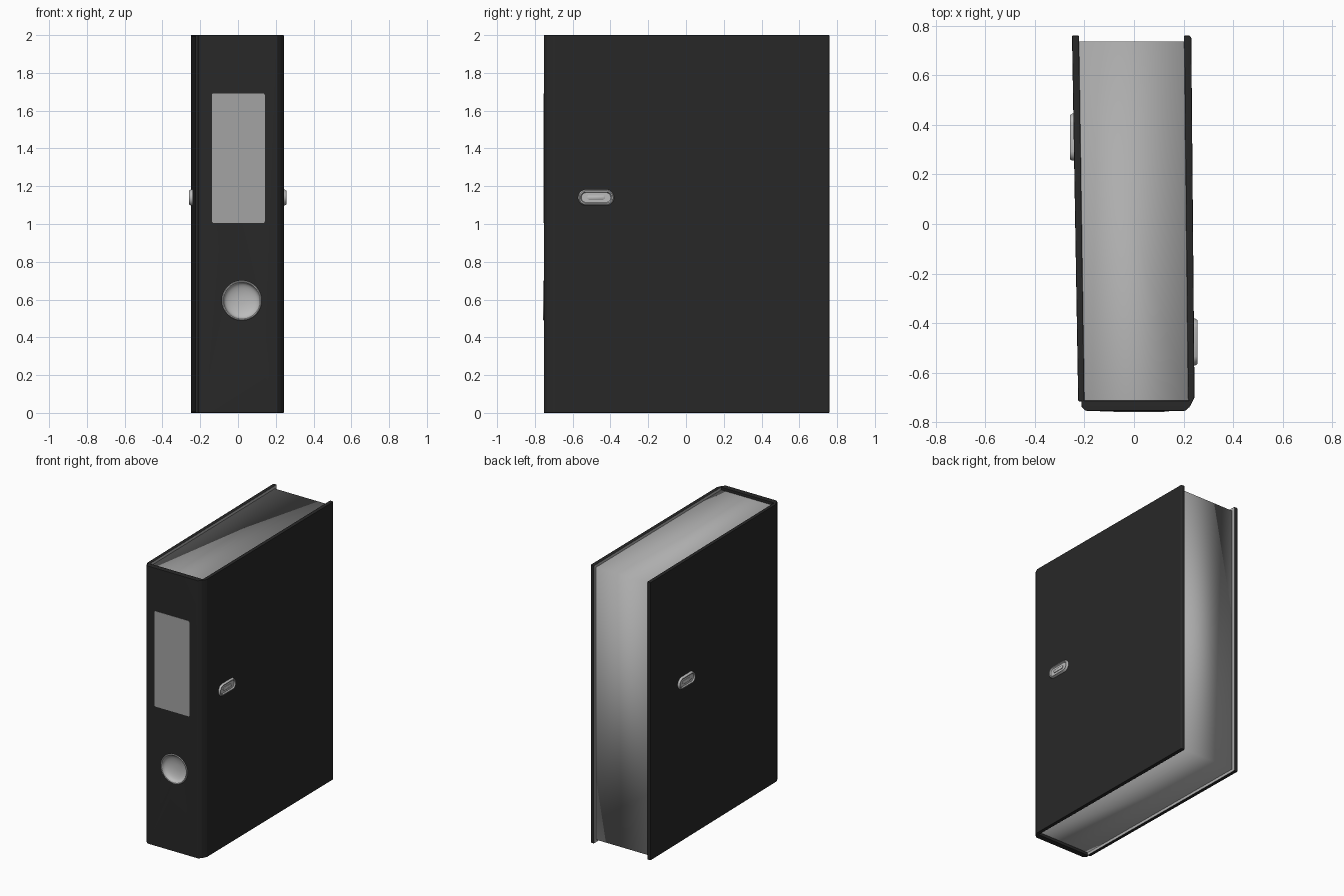
import bpy, bmesh, math

cube = bpy.data.objects.get("Cube")
if cube:
    bpy.data.objects.remove(cube, do_unlink=True)


def material(name, value):
    m = bpy.data.materials.new(name)
    m.use_nodes = True
    colour = (value, value, value, 1)
    m.diffuse_color = colour
    bsdf = next(n for n in m.node_tree.nodes if n.type == "BSDF_PRINCIPLED")
    bsdf.inputs["Base Color"].default_value = colour
    return m


BLACK = material("black board", 0.021)
PAPER = material("paper grey", 0.42)
LABEL = material("label grey", 0.37)
METAL = material("metal grey", 0.5)


def finish(bm, name, mat, smooth_angle=None):
    bmesh.ops.recalc_face_normals(bm, faces=bm.faces)
    mesh = bpy.data.meshes.new(name)
    bm.to_mesh(mesh)
    bm.free()
    mesh.materials.append(mat)
    ob = bpy.data.objects.new(name, mesh)
    bpy.context.collection.objects.link(ob)
    if smooth_angle is not None:
        bpy.ops.object.select_all(action="DESELECT")
        ob.select_set(True)
        bpy.context.view_layer.objects.active = ob
        bpy.ops.object.shade_smooth_by_angle(angle=math.radians(smooth_angle))
    return ob


def prism(plan, z0, z1):
    """Extrude a plan outline upwards."""
    bm = bmesh.new()
    face = bm.faces.new([bm.verts.new((x, y, z0)) for x, y in plan])
    out = bmesh.ops.extrude_face_region(bm, geom=[face])
    top = [v for v in out["geom"] if isinstance(v, bmesh.types.BMVert)]
    bmesh.ops.translate(bm, verts=top, vec=(0, 0, z1 - z0))
    bmesh.ops.recalc_face_normals(bm, faces=bm.faces)
    return bm


def board(name, plan):
    bm = prism(plan, 0, 2)
    bmesh.ops.bevel(bm, geom=bm.edges[:], offset=0.004, segments=2,
                    profile=0.5, affect="EDGES")
    ob = finish(bm, name, BLACK, 35)
    weighted = ob.modifiers.new("even_shading", "WEIGHTED_NORMAL")
    weighted.keep_sharp = True
    return ob


def line_inside(cover, inward):
    """Colour the inner face of a cover grey."""
    cover.data.materials.append(PAPER)
    for p in cover.data.polygons:
        if p.normal.x * inward > 0.9:
            p.material_index = 1


def oblong(name, mat, half, steps, location, turn, sides=32, angle=40):
    """Loft round-ended loops, each a (radius, height) step, facing outwards."""
    bm = bmesh.new()
    loops = []
    for r, h in steps:
        loop = []
        for i in range(sides):
            a = 2 * math.pi * (i + 0.5) / sides
            shift = half if math.cos(a) > 0 else -half
            loop.append(bm.verts.new((r * math.cos(a) + shift, r * math.sin(a), h)))
        loops.append(loop)
    for low, high in zip(loops, loops[1:]):
        for i in range(sides):
            j = (i + 1) % sides
            bm.faces.new((low[i], low[j], high[j], high[i]))
    bm.faces.new(loops[-1])
    bm.faces.new(loops[0])
    ob = finish(bm, name, mat, angle)
    ob.location = location
    ob.rotation_euler = (math.pi / 2, 0, turn)
    return ob


# Cover boards, slightly leaning, with grey lining
left = board("left_cover", [(0.218, -0.7), (0.225, -0.738), (0.244, -0.70),
                            (0.231, 0.752), (0.224, 0.76), (0.202, 0.76)])
line_inside(left, -1)
right = board("right_cover", [(-0.2, -0.715), (-0.225, -0.715),
                              (-0.25, 0.76), (-0.222, 0.76)])
line_inside(right, 1)

# Spine with chamfered corners and a finger hole
spine = board("spine", [(-0.212, -0.712), (-0.212, -0.737), (-0.195, -0.753),
                        (0.207, -0.753), (0.227, -0.735), (0.227, -0.712)])
HOLE = (0.02, -0.753, 0.595)
cutter = oblong("hole_cutter", BLACK, 0, [(0.098, -0.1), (0.098, 0.1)], HOLE, 0)
cutter.hide_render = True
cut = spine.modifiers.new("finger_hole", "BOOLEAN")
cut.operation = "DIFFERENCE"
cut.solver = "EXACT"
cut.object = cutter
bpy.context.view_layer.objects.active = spine
bpy.ops.object.modifier_move_to_index(modifier=cut.name, index=0)
bpy.ops.object.modifier_apply(modifier=cut.name)
bpy.data.objects.remove(cutter, do_unlink=True)

# Finger ring: raised rim around a shallow bowl
bowl = [(0.094 * math.cos(t), -0.003 - 0.033 * math.sin(t))
        for t in (math.pi / 2 * k / 8 for k in range(8))]
oblong("finger_ring", METAL, 0,
       [(0.097, -0.037), (0.106, 0), (0.103, 0.005), (0.098, 0.005)] + bowl,
       HOLE, 0, 40)

# Spine label with rounded corners
bm = prism([(-0.138, -0.755), (0.142, -0.755), (0.142, -0.75), (-0.138, -0.75)],
           1.005, 1.692)
corners = [e for e in bm.edges
           if abs(e.verts[0].co.y - e.verts[1].co.y) > 0.004]
bmesh.ops.bevel(bm, geom=corners, offset=0.01, segments=3, profile=0.5,
                affect="EDGES")
finish(bm, "spine_label", LABEL)

# Paper block, open behind the spine and softly shaded across its edges
bm = prism([(-0.201, -0.712), (0.219, -0.712), (0.203, 0.735), (-0.223, 0.735)],
           0.02, 1.98)
bmesh.ops.delete(bm, geom=[f for f in bm.faces if f.normal.y < -0.9],
                 context="FACES_ONLY")
bmesh.ops.triangulate(bm, faces=bm.faces[:], quad_method="ALTERNATE")
for f in bm.faces:
    f.smooth = True
finish(bm, "paper_block", PAPER)

# Metal slot eyelets, one on each cover
EYELET = [(0.043, -0.006), (0.043, 0.005), (0.037, 0.015), (0.031, 0.015),
          (0.026, 0.007)]
BAR = [(0.012, 0), (0.012, 0.011), (0.009, 0.013)]
for side, x, y, turn in (("left", 0.241, -0.476, math.pi / 2),
                         ("right", -0.244, 0.35, -math.pi / 2)):
    place = (x, y, 1.14)
    oblong(side + "_eyelet", METAL, 0.052, EYELET, place, turn, 24)
    oblong(side + "_eyelet_bar", METAL, 0.035, BAR, place, turn, 16)
